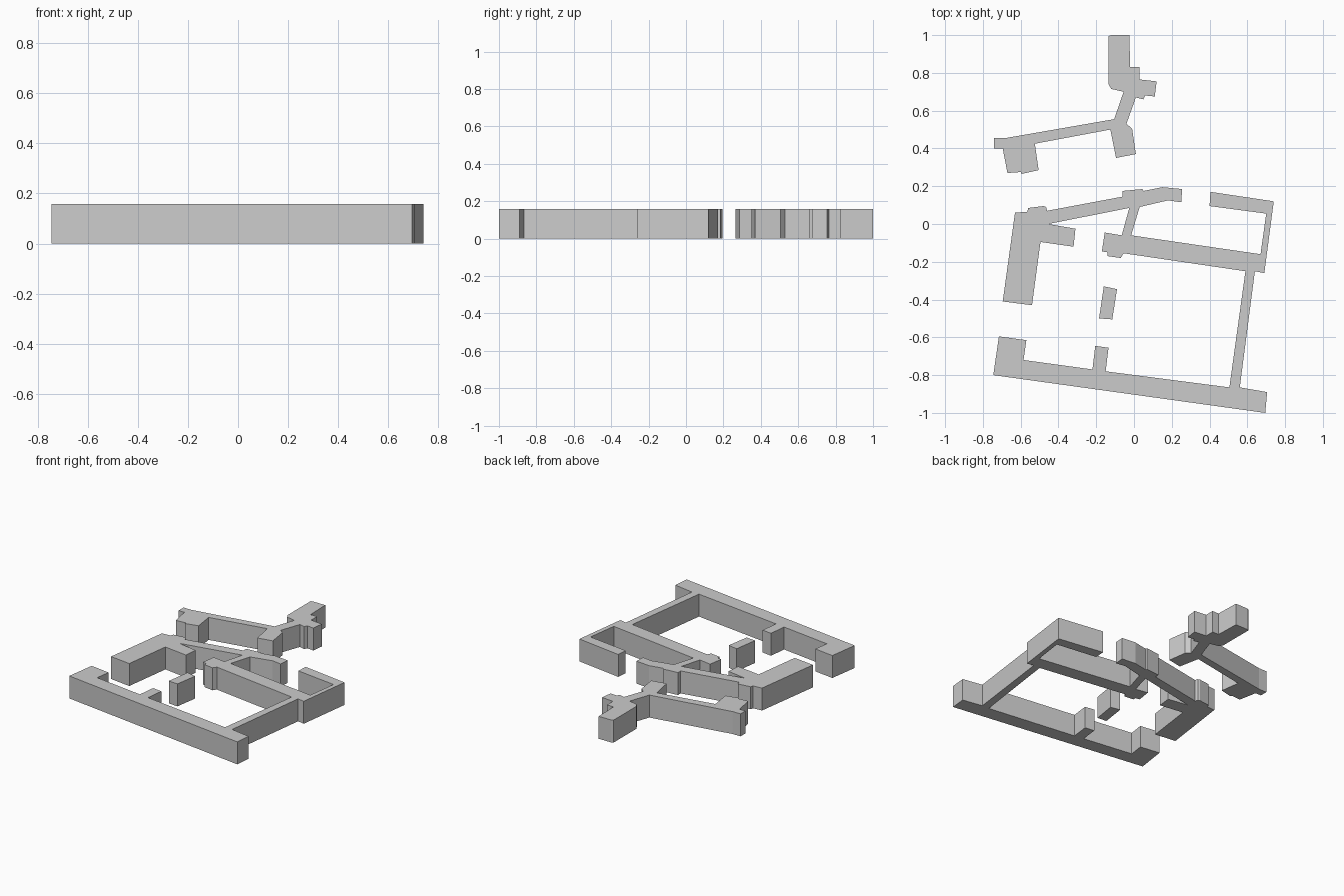
import bpy
import bmesh

HEIGHT = 0.157

cube = bpy.data.objects.get("Cube")
if cube:
    bpy.data.objects.remove(cube, do_unlink=True)

# Single plain grey for every block
grey = bpy.data.materials.new("plain_grey")
grey.use_nodes = True
colour = (0.6, 0.6, 0.6, 1.0)
grey.diffuse_color = colour
grey.node_tree.nodes["Principled BSDF"].inputs["Base Color"].default_value = colour


def extrude_footprint(name, outline):
    """Raise a closed ground outline into a flat-topped block."""
    bm = bmesh.new()
    base = bm.faces.new([bm.verts.new((x, y, 0)) for x, y in outline])
    walls = bmesh.ops.extrude_face_region(bm, geom=[base], use_keep_orig=True)
    top = [item for item in walls["geom"] if isinstance(item, bmesh.types.BMVert)]
    bmesh.ops.translate(bm, verts=top, vec=(0, 0, HEIGHT))
    bmesh.ops.recalc_face_normals(bm, faces=bm.faces)
    mesh = bpy.data.meshes.new(name)
    bm.to_mesh(mesh)
    bm.free()
    mesh.materials.append(grey)
    block = bpy.data.objects.new(name, mesh)
    bpy.context.scene.collection.objects.link(block)
    return block


# Detached rear building: tower arm, short projection, long arm with end wing
rear_tower = [(-.135, .74), (-.135, .995), (-.12, 1), (-.025, 1), (-.02, .83), (.03, .83),
              (.03, .765), (.12, .755), (.11, .675), (.06, .68), (.05, .66), (.01, .67)]
rear_stub = [(-.04, .53), (-.01, .505), (.01, .37), (-.095, .35), (-.125, .5)]
rear_arm = [(-.525, .425), (-.505, .285), (-.595, .265), (-.6, .275), (-.67, .27),
            (-.695, .4), (-.74, .4), (-.74, .455), (-.68, .455), (-.105, .555),
            (-.055, .7), (-.12, .715)]
extrude_footprint("rear_building", rear_tower + rear_stub + rear_arm)

# Main complex: the chains follow one continuous outline clockwise
north_side = [(-.63, .06), (-.565, .065), (-.56, .085), (-.48, .095), (-.465, .09),
              (-.46, .07), (-.06, .145), (-.06, .175), (.045, .185), (.05, .175),
              (.15, .195), (.255, .185), (.25, .115), (.18, .125), (.03, .09)]
east_wing = [(-.015, -.06), (.67, -.16), (.7, .055), (.4, .095), (.405, .17),
             (.74, .12), (.69, -.26), (.64, -.25)]
south_wing = [(.56, -.865), (.705, -.89), (.695, -1), (-.745, -.8), (-.715, -.595),
              (-.57, -.615), (-.585, -.72), (-.22, -.77), (-.205, -.645),
              (-.135, -.655), (-.15, -.78), (.505, -.865)]
middle_wing = [(.59, -.25), (-.055, -.155), (-.07, -.18), (-.14, -.17), (-.14, -.15),
               (-.17, -.145), (-.155, -.045), (-.065, -.06), (-.025, .085)]
west_wing = [(-.455, 0), (-.31, -.025), (-.32, -.12), (-.495, -.095),
             (-.54, -.43), (-.695, -.41)]
extrude_footprint("main_complex",
                  north_side + east_wing + south_wing + middle_wing + west_wing)

# Small free-standing block in the courtyard
extrude_footprint("courtyard_block",
                  [(-.16, -.33), (-.09, -.345), (-.115, -.505), (-.185, -.5)])
